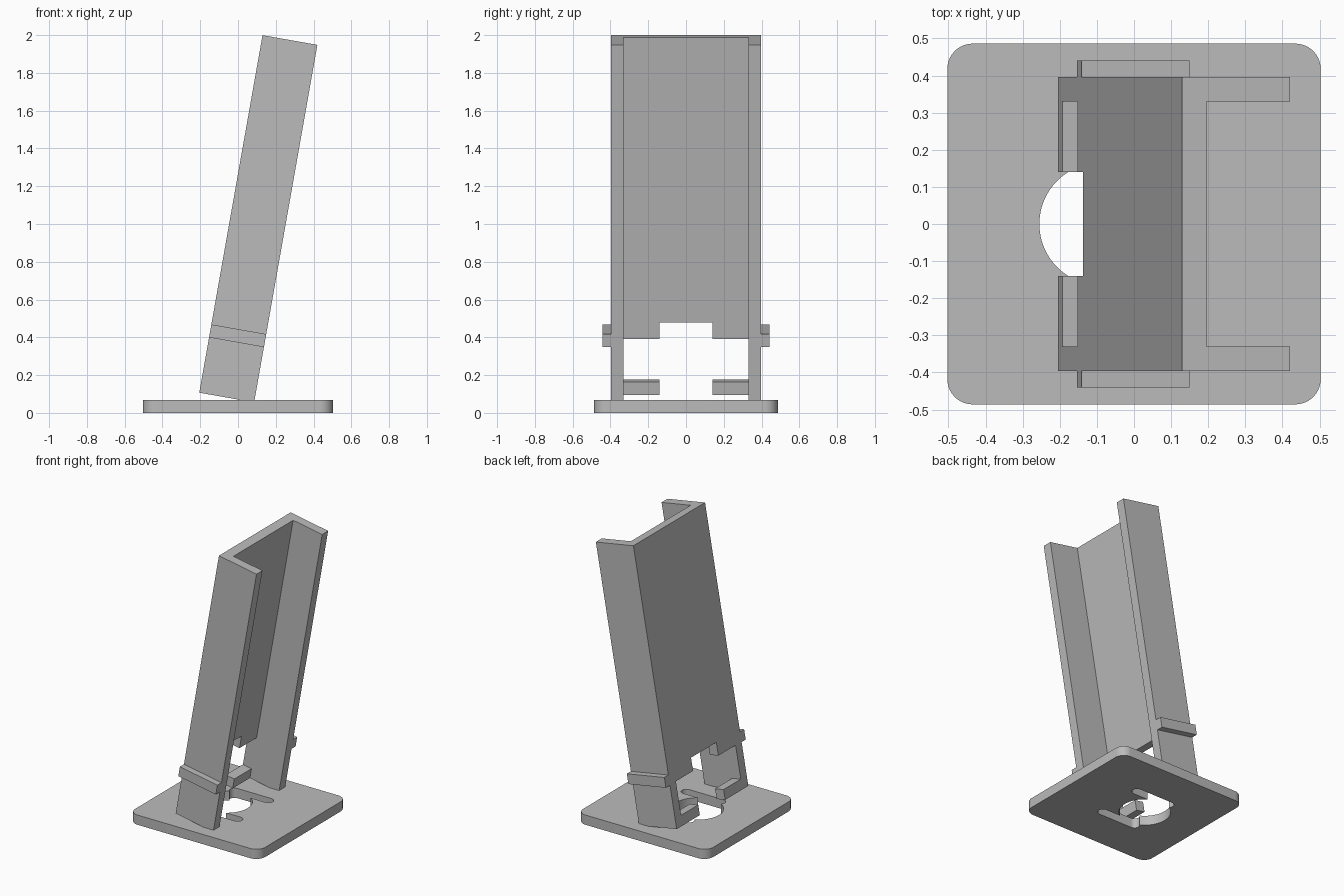
import bpy, bmesh, math
from mathutils import Matrix, Vector

if "Cube" in bpy.data.objects:
    bpy.data.objects.remove(bpy.data.objects["Cube"])

grey = bpy.data.materials.new("plain grey")
grey.diffuse_color = (0.5, 0.5, 0.5, 1)
grey.use_nodes = True
grey.node_tree.nodes["Principled BSDF"].inputs["Base Color"].default_value = grey.diffuse_color


def prism(name, outline, to_point, depth):
    """Extrude a 2D outline; to_point maps (a, b) to 3D."""
    bm = bmesh.new()
    face = bm.faces.new([bm.verts.new(to_point(a, b)) for a, b in outline])
    ext = bmesh.ops.extrude_face_region(bm, geom=[face])
    moved = [g for g in ext["geom"] if isinstance(g, bmesh.types.BMVert)]
    bmesh.ops.translate(bm, verts=moved, vec=Vector(depth))
    bmesh.ops.recalc_face_normals(bm, faces=bm.faces)
    mesh = bpy.data.meshes.new(name)
    bm.to_mesh(mesh)
    bm.free()
    ob = bpy.data.objects.new(name, mesh)
    bpy.context.collection.objects.link(ob)
    mesh.materials.append(grey)
    return ob


def rounded(cx, cy, hx, hy, r, steps=10):
    """Rounded rectangle outline."""
    pts = []
    for q, (sx, sy) in enumerate([(1, 1), (-1, 1), (-1, -1), (1, -1)]):
        for i in range(steps + 1):
            t = math.pi / 2 * (q + i / steps)
            p = (cx + sx * (hx - r) + r * math.cos(t), cy + sy * (hy - r) + r * math.sin(t))
            if not pts or math.dist(p, pts[-1]) > 1e-5:
                pts.append(p)
    if math.dist(pts[0], pts[-1]) < 1e-5:
        pts.pop()
    return pts


def cut(target, cutter):
    mod = target.modifiers.new("cut", "BOOLEAN")
    mod.object = cutter
    mod.solver = "EXACT"
    bpy.context.view_layer.objects.active = target
    bpy.ops.object.modifier_apply(modifier=mod.name)
    bpy.data.objects.remove(cutter)


def smooth(ob):
    bpy.ops.object.select_all(action="DESELECT")
    ob.select_set(True)
    bpy.context.view_layer.objects.active = ob
    bpy.ops.object.shade_smooth_by_angle(angle=math.radians(30))


# Base plate with round cable hole and two side slots
base = prism("base_plate", rounded(0, 0, 0.503, 0.486, 0.068), lambda a, b: (a, b, 0), (0, 0, 0.068))
holes = [rounded(-0.09, 0, 0.165, 0.165, 0.165, 16)]
holes += [rounded(-0.015, s * 0.17, 0.165, 0.034, 0.034) for s in (-1, 1)]
for outline in holes:
    cut(base, prism("cutter", outline, lambda a, b: (a, b, -0.1), (0, 0, 0.3)))
smooth(base)

# Leaning channel: local x is depth, local z runs up the slope
lean = Matrix.Translation((-0.205, 0, 0.107)) @ Matrix.Rotation(math.radians(10.03), 4, "Y")
H, D, T, W, IN = 1.922, 0.295, 0.067, 0.396, 0.33

channel = prism("leaning_channel",
                [(0, -W), (D, -W), (D, -IN), (T, -IN), (T, IN), (D, IN), (D, W), (0, W)],
                lambda a, b: (a, b, 0), (0, 0, H))

# Window and stepped notch through the lower back wall
window = [(-0.14, -0.1), (0.14, -0.1), (0.14, 0.07), (IN, 0.07), (IN, 0.30), (0.14, 0.30),
          (0.14, 0.39), (-0.14, 0.39), (-0.14, 0.30), (-IN, 0.30), (-IN, 0.07), (-0.14, 0.07)]
cut(channel, prism("cutter", window, lambda a, b: (-0.1, a, b), (0.1 + T + 0.05, 0, 0)))
channel.matrix_world = lean

# Raised bands on the outer sides
for side, label in ((1, "back"), (-1, "front")):
    band = prism(label + "_side_band", [(0, 0.297), (D, 0.297), (D, 0.367), (0, 0.367)],
                 lambda a, b: (a, side * W, b), (0, side * 0.045, 0))
    band.matrix_world = lean
